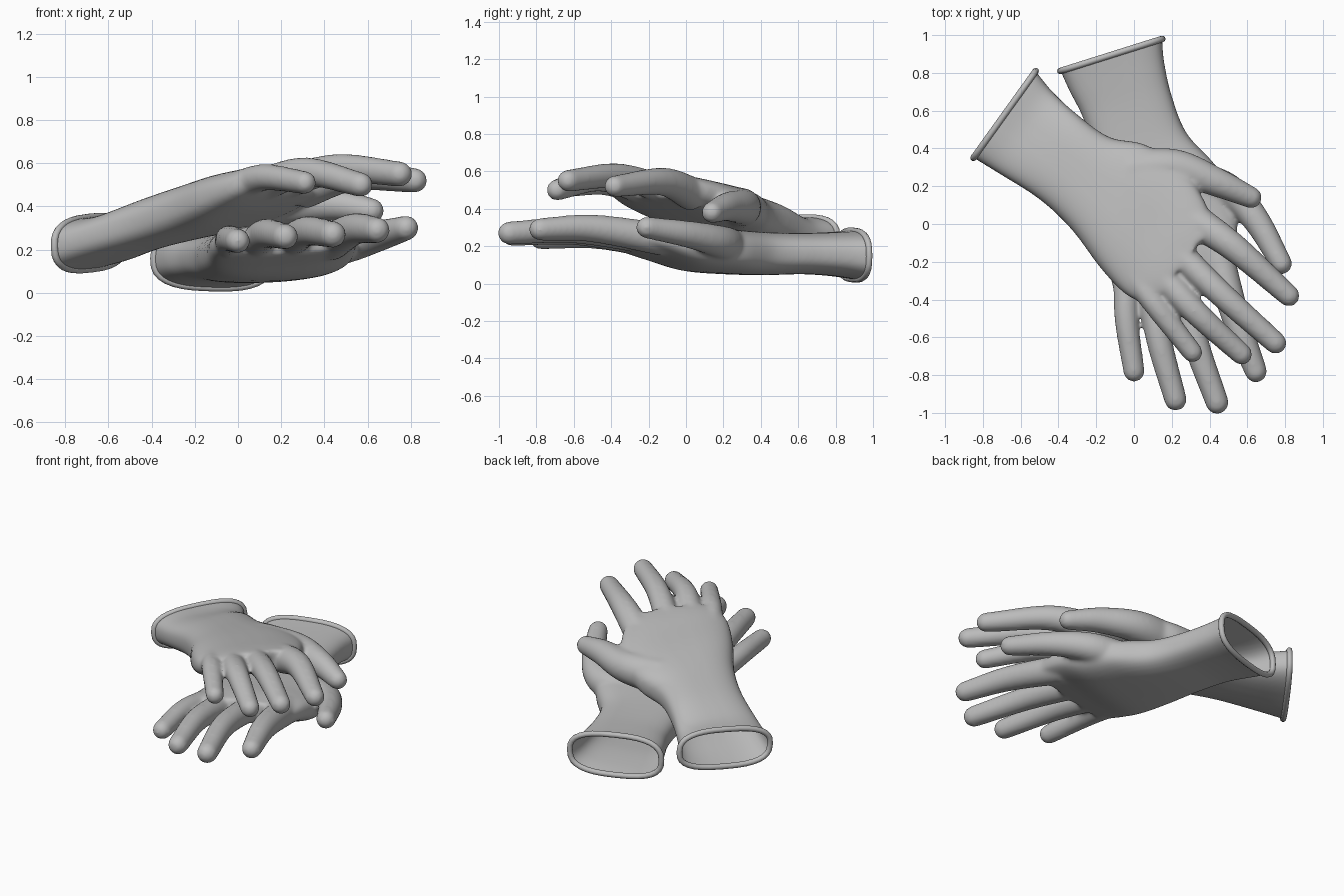
import bpy
import bmesh
from math import cos, sin, pi
from mathutils import Vector

cube = bpy.data.objects.get("Cube")
if cube:
    bpy.data.objects.remove(cube)

UP = Vector((0, 0, 1))
SIDES = 32

rubber = bpy.data.materials.new("grey_rubber")
rubber.use_nodes = True
GREY = (0.5, 0.5, 0.5, 1)
rubber.diffuse_color = GREY
rubber.node_tree.nodes["Principled BSDF"].inputs["Base Color"].default_value = GREY


def spline(points, steps=6):
    """Smooth path through points of any dimension."""
    p = [Vector(q) for q in points]
    p = [p[0] * 2 - p[1]] + p + [p[-1] * 2 - p[-2]]
    path = []
    for a, b, c, d in zip(p, p[1:], p[2:], p[3:]):
        for i in range(steps):
            t = i / steps
            path.append((b * 2 + (c - a) * t + (a * 2 - b * 5 + c * 4 - d) * t ** 2
                         + (b * 3 - a - c * 3 + d) * t ** 3) * 0.5)
    return path + [p[-2]]


def ring(centre, u, v, power=1.0):
    """Closed oval, squarer when power is below one."""
    def bend(w):
        return abs(w) ** power * (1 if w > 0 else -1)
    angles = [2 * pi * i / SIDES for i in range(SIDES)]
    return [centre + u * bend(cos(t)) + v * bend(sin(t)) for t in angles]


def hand_ring(station):
    """Oval between the thumb-side edge and the outer edge of the hand."""
    a, b, half = Vector(station[:3]), Vector(station[3:6]), station[6]
    u = (a - b) / 2
    v = (UP - u * (UP.dot(u) / u.length_squared)).normalized()
    return ring((a + b) / 2, u, v * half, 0.73)


def loft(bm, rings):
    loops = [[bm.verts.new(co) for co in r] for r in rings]
    for low, high in zip(loops, loops[1:]):
        for i in range(SIDES):
            j = (i + 1) % SIDES
            bm.faces.new((low[i], low[j], high[j], high[i]))
    bm.faces.new(loops[0])
    bm.faces.new(loops[-1])


def finger(bm, points, r_base, r_tip):
    path = spline(points)
    last = len(path) - 1
    rings = []
    for i, p in enumerate(path):
        along = (path[min(i + 1, last)] - path[max(i - 1, 0)]).normalized()
        side = along.cross(UP).normalized()
        top = side.cross(along)
        r = r_base + (r_tip - r_base) * i / last
        rings.append(ring(p, side * r, top * r))
    # rounded fingertip
    for k in range(1, 6):
        t = k * pi / 11
        r = r_tip * cos(t)
        rings.append(ring(path[-1] + along * r_tip * sin(t), side * r, top * r))
    loft(bm, rings)


def glove(name, stations, fingers):
    # overlapping hand and finger volumes
    bm = bmesh.new()
    hand = [Vector(s) for s in stations]
    beyond = hand[0] + (hand[0] - hand[1]) * 0.7
    loft(bm, [hand_ring(s) for s in spline([beyond] + hand)])
    for points, r_base, r_tip in fingers:
        finger(bm, points, r_base, r_tip)
    bmesh.ops.recalc_face_normals(bm, faces=bm.faces)
    mesh = bpy.data.meshes.new(name)
    bm.to_mesh(mesh)
    bm.free()
    obj = bpy.data.objects.new(name, mesh)
    bpy.context.collection.objects.link(obj)

    # fuse into one soft skin
    fuse = obj.modifiers.new("fuse", "REMESH")
    fuse.mode = "VOXEL"
    fuse.voxel_size = 0.011
    soften = obj.modifiers.new("soften", "SMOOTH")
    soften.factor = 0.5
    soften.iterations = 18
    graph = bpy.context.evaluated_depsgraph_get()
    skin = bpy.data.meshes.new_from_object(obj.evaluated_get(graph))
    obj.modifiers.clear()

    # cut the cuff open
    cuff = hand_ring(hand[0])
    centre = sum(cuff, Vector((0, 0, 0))) / SIDES
    out = (cuff[0] - centre).cross(cuff[SIDES // 4] - centre).normalized()
    if out.dot(centre - Vector(hand[1][:3])) < 0:
        out.negate()
    bm = bmesh.new()
    bm.from_mesh(skin)
    bmesh.ops.bisect_plane(bm, geom=bm.verts[:] + bm.edges[:] + bm.faces[:],
                           plane_co=centre, plane_no=out, clear_outer=True)
    bm.to_mesh(skin)
    bm.free()
    skin.materials.clear()
    skin.materials.append(rubber)
    skin.shade_smooth()
    obj.data = skin

    # rolled rim
    curve = bpy.data.curves.new(name + "_rim", "CURVE")
    curve.dimensions = "3D"
    curve.bevel_depth = 0.017
    curve.bevel_resolution = 3
    line = curve.splines.new("POLY")
    line.points.add(SIDES - 1)
    for point, co in zip(line.points, cuff):
        point.co = (*co, 1)
    line.use_cyclic_u = True
    curve.materials.append(rubber)
    bpy.context.collection.objects.link(bpy.data.objects.new(name + "_rim", curve))


# Stations: thumb-side edge, outer edge, half thickness, from cuff to knuckles
glove("upper_glove", [
    (-.52, .81, .25, -.85, .35, .21, .12),
    (-.43, .70, .26, -.72, .27, .25, .11),
    (-.30, .58, .32, -.50, .13, .32, .118),
    (-.13, .46, .36, -.33, -.03, .38, .122),
    (.06, .42, .39, -.18, -.23, .44, .122),
    (.26, .29, .44, -.06, -.36, .485, .105),
    (.37, .13, .49, .03, -.41, .515, .087),
    (.42, -.01, .525, .10, -.41, .53, .07),
], [
    ([(.01, -.28, .50), (.13, -.45, .535), (.31, -.68, .51)], .070, .054),
    ([(.12, -.24, .505), (.32, -.46, .56), (.57, -.69, .50)], .078, .057),
    ([(.20, -.12, .505), (.46, -.37, .575), (.75, -.63, .55)], .078, .059),
    ([(.29, .04, .475), (.53, -.125, .545), (.82, -.38, .52)], .092, .058),
    ([(-.02, .28, .40), (.22, .30, .41), (.44, .22, .41), (.62, .14, .38)], .115, .058),
])

glove("lower_glove", [
    (.15, .98, .145, -.39, .81, .16, .13),
    (.16, .86, .155, -.34, .70, .16, .118),
    (.20, .68, .16, -.27, .56, .16, .11),
    (.28, .48, .16, -.21, .36, .16, .115),
    (.44, .30, .175, -.18, .14, .165, .12),
    (.53, .10, .195, -.15, -.08, .18, .118),
    (.55, -.08, .24, -.13, -.26, .21, .096),
    (.54, -.25, .26, -.10, -.38, .23, .07),
], [
    ([(-.04, -.25, .22), (-.04, -.50, .25), (0, -.78, .24)], .070, .057),
    ([(.08, -.25, .23), (.13, -.60, .275), (.22, -.93, .26)], .078, .060),
    ([(.24, -.20, .235), (.32, -.60, .285), (.44, -.945, .27)], .078, .062),
    ([(.43, -.12, .235), (.54, -.50, .295), (.645, -.78, .29)], .088, .060),
    ([(.24, .24, .19), (.48, .19, .22), (.64, .03, .26), (.78, -.21, .30)], .105, .058),
])
